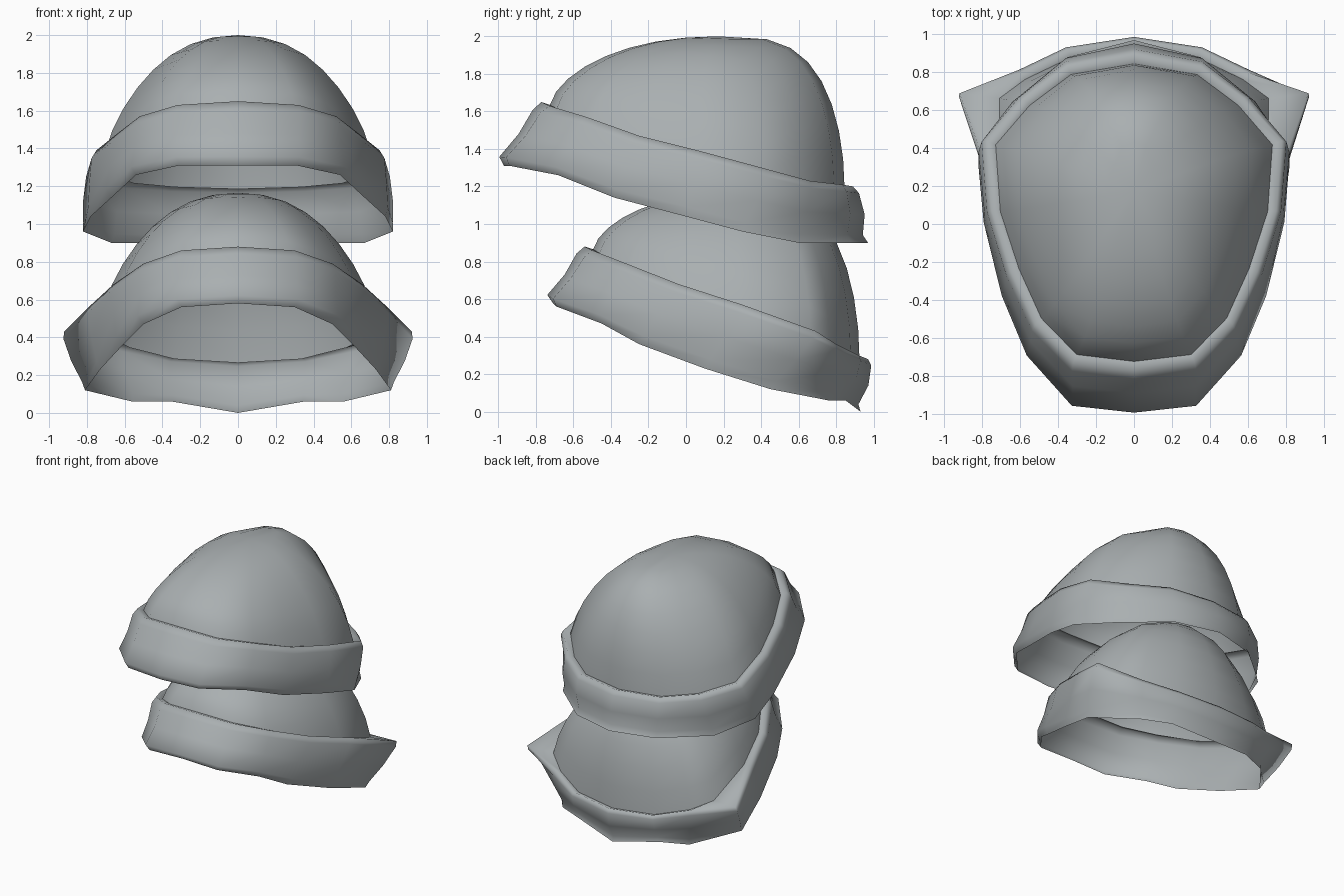
import bpy, bmesh, math
from mathutils import Vector

cube = bpy.data.objects.get("Cube")
if cube:
    bpy.data.objects.remove(cube)

wool = bpy.data.materials.new("grey_wool")
wool.use_nodes = True
GREY = (0.40, 0.43, 0.44, 1)
wool.diffuse_color = GREY
wool.node_tree.nodes["Principled BSDF"].inputs["Base Color"].default_value = GREY


def full_ring(half):
    """Mirror a front-to-back half outline into a closed ring."""
    right = [Vector(p) for p in half]
    left = [Vector((-p.x, p.y, p.z)) for p in right[-2:0:-1]]
    return right + left


def outward(p):
    """Horizontal direction away from the vertical axis."""
    return Vector((p.x, p.y, 0)).normalized()


def loft(name, rings, apex=None):
    """Skin a stack of rings, optionally closed by a point on top."""
    bm = bmesh.new()
    rows = [[bm.verts.new(p) for p in ring] for ring in rings]
    count = len(rows[0])
    for low, high in zip(rows, rows[1:]):
        for i in range(count):
            j = (i + 1) % count
            bm.faces.new((low[i], low[j], high[j], high[i]))
    if apex:
        tip = bm.verts.new(apex)
        for i in range(count):
            bm.faces.new((rows[-1][i], rows[-1][(i + 1) % count], tip))
    mesh = bpy.data.meshes.new(name)
    bm.to_mesh(mesh)
    bm.free()
    obj = bpy.data.objects.new(name, mesh)
    bpy.context.collection.objects.link(obj)
    mesh.materials.append(wool)
    bpy.ops.object.select_all(action='DESELECT')
    obj.select_set(True)
    bpy.context.view_layer.objects.active = obj
    bpy.ops.object.shade_smooth_by_angle(angle=math.radians(100))


def make_hat(name, hem, ridge, apex, max_half_width):
    hem, ridge = full_ring(hem), full_ring(ridge)
    apex = Vector(apex)

    # Seam where the crown sinks behind the folded cuff
    seam = []
    for p in ridge:
        q = p - outward(p) * 0.045
        q.x = max(-max_half_width, min(max_half_width, q.x))
        q.z -= 0.015
        seam.append(q)

    # Folded cuff: hem, curled lip at the front, wall, shoulder, ridge, seam
    def between(t, bulge, front_bulge=0):
        ring = []
        for a, b in zip(hem, ridge):
            p = a.lerp(b, t)
            d = outward(p)
            ring.append(p + d * (bulge - front_bulge * d.y))
        return ring
    loft(name + "_cuff", [hem, between(0.14, 0.018, 0.035), between(0.5, 0.022),
                          between(0.88, 0.022), ridge, seam])

    # Rounded crown, pinched at the sides and steep at the back
    rings = []
    steps = 8
    for k in range(steps):
        a = math.pi / 2 * k / steps
        pinch = math.sin(2 * a)
        ring = []
        for p in seam:
            back = max(0, min(1, (p.y - 0.3) / 0.5))
            depth = math.cos(a) ** (1 - 0.42 * back)
            depth *= 1 - 0.05 * pinch * (1 - back)
            width = math.cos(a) * (1 - 0.1 * pinch)
            ring.append(Vector((p.x * width,
                                apex.y + (p.y - apex.y) * depth,
                                p.z + (apex.z - p.z) * math.sin(a))))
        rings.append(ring)
    loft(name + "_crown", rings, apex)


make_hat(
    "upper_hat",
    hem=[(0, -.97, 1.31), (.31, -.94, 1.31), (.54, -.68, 1.26),
         (.67, -.38, 1.14), (.78, 0, 1.04), (.82, .3, .96),
         (.67, .6, .9), (.35, .88, .9), (0, .97, .9)],
    ridge=[(0, -.77, 1.65), (.32, -.73, 1.63), (.52, -.53, 1.57),
           (.65, -.25, 1.47), (.75, .07, 1.39), (.78, .44, 1.29),
           (.58, .66, 1.23), (.35, .83, 1.21), (0, .89, 1.2)],
    apex=(0, .17, 2), max_half_width=.73)

make_hat(
    "lower_hat",
    hem=[(0, -.71, .58), (.3, -.69, .56), (.5, -.45, .47),
         (.61, -.25, .36), (.73, .1, .23), (.81, .45, .12),
         (.56, .76, .06), (.35, .85, .06), (0, .93, 0)],
    ridge=[(0, -.54, .88), (.3, -.5, .86), (.5, -.32, .79),
           (.66, -.04, .68), (.78, .3, .57), (.92, .69, .43),
           (.6, .8, .36), (.35, .92, .3), (0, .97, .28)],
    apex=(0, .25, 1.165), max_half_width=.71)
